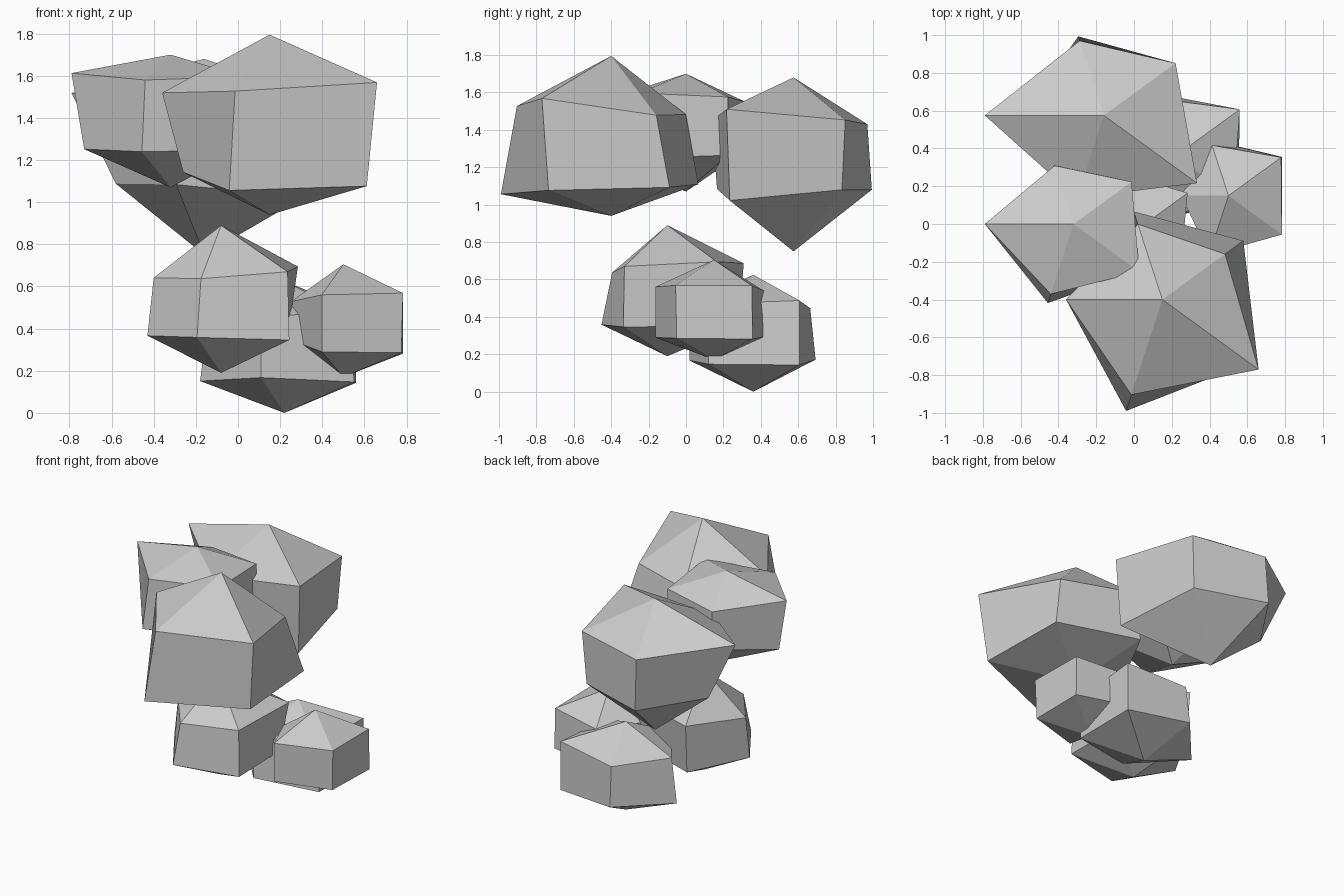
import bpy
import bmesh
from math import radians, sin, cos

cube = bpy.data.objects.get("Cube")
if cube:
    bpy.data.objects.remove(cube, do_unlink=True)

# Single stone colour
stone = bpy.data.materials.new("stone_grey")
stone.use_nodes = True
grey = (0.6, 0.6, 0.6, 1)
stone.diffuse_color = grey
bsdf = next(n for n in stone.node_tree.nodes if n.type == 'BSDF_PRINCIPLED')
bsdf.inputs["Base Color"].default_value = grey

SIDES = 5
SLOPE = 0.41  # ring height gained per unit of ring radius


def boulder(name, centre, top, bottom, upper, lower):
    """Five-sided rock: two irregular rings closed by a top and a bottom point."""
    cx, cy, cz = centre
    bm = bmesh.new()

    def ring(radii, slope):
        verts = []
        for i, r in enumerate(radii):
            a = radians(36 + 360 / SIDES * i)
            verts.append(bm.verts.new((cx + r * cos(a), cy + r * sin(a), cz + slope * r)))
        return verts

    up, low = ring(upper, SLOPE), ring(lower, -SLOPE)
    peak = bm.verts.new((cx, cy, top))
    foot = bm.verts.new((cx, cy, bottom))
    for i in range(SIDES):
        j = (i + 1) % SIDES
        bm.faces.new((peak, up[i], up[j]))
        bm.faces.new((up[i], low[i], low[j], up[j]))
        bm.faces.new((foot, low[j], low[i]))
    bmesh.ops.recalc_face_normals(bm, faces=bm.faces)
    mesh = bpy.data.meshes.new(name)
    bm.to_mesh(mesh)
    bm.free()
    mesh.materials.append(stone)
    bpy.context.collection.objects.link(bpy.data.objects.new(name, mesh))


# Lower cluster
boulder("base_boulder", (0.22, 0.36, 0.315), 0.625, 0.0,
        (0.42, 0.32, 0.36, 0.36, 0.38), (0.42, 0.35, 0.40, 0.36, 0.41))
boulder("lower_front_boulder", (-0.08, -0.10, 0.51), 0.89, 0.19,
        (0.45, 0.43, 0.32, 0.31, 0.39), (0.39, 0.40, 0.35, 0.37, 0.40))
boulder("lower_left_boulder", (0.5, 0.15, 0.425), 0.705, 0.17,
        (0.345, 0.28, 0.25, 0.33, 0.35), (0.35, 0.31, 0.22, 0.33, 0.34))

# Upper cluster
boulder("upper_front_boulder", (0.15, -0.40, 1.31), 1.795, 0.94,
        (0.41, 0.42, 0.51, 0.53, 0.63), (0.53, 0.49, 0.41, 0.62, 0.57))
boulder("upper_right_boulder", (-0.32, 0.0, 1.42), 1.70, 1.07,
        (0.38, 0.325, 0.47, 0.39, 0.43), (0.38, 0.33, 0.41, 0.44, 0.42))
boulder("upper_back_boulder", (-0.16, 0.575, 1.26), 1.68, 0.75,
        (0.47, 0.415, 0.63, 0.46, 0.61), (0.44, 0.44, 0.42, 0.43, 0.58))
